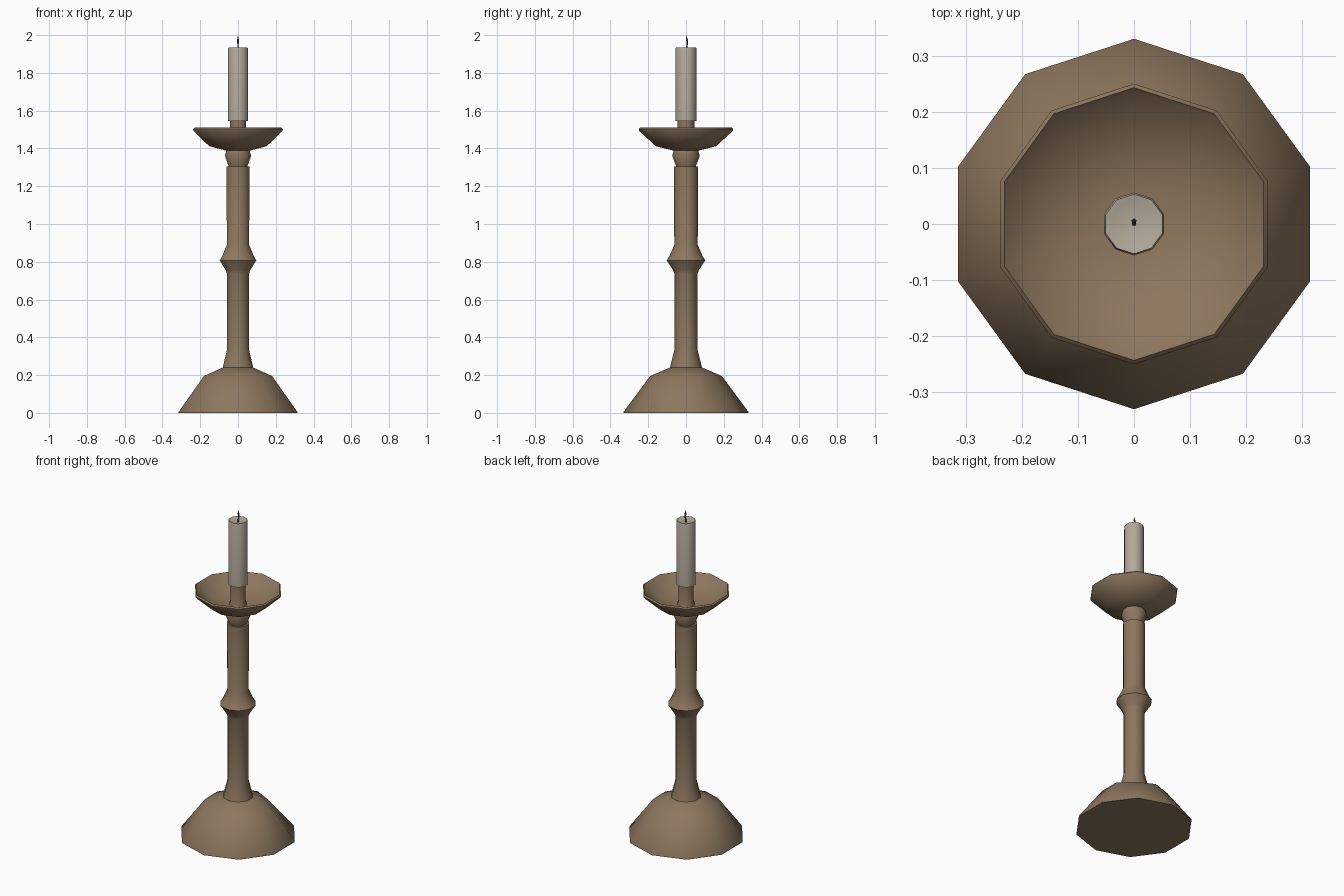
import bpy, bmesh, math
from mathutils import Vector

if "Cube" in bpy.data.objects:
    bpy.data.objects.remove(bpy.data.objects["Cube"])

SIDES = 10


def material(name, rgb):
    m = bpy.data.materials.new(name)
    m.diffuse_color = (*rgb, 1)
    m.use_nodes = True
    m.node_tree.nodes["Principled BSDF"].inputs["Base Color"].default_value = m.diffuse_color
    return m


BRONZE = material("aged_bronze", (0.27, 0.185, 0.112))
WAX = material("pale_wax", (0.45, 0.40, 0.32))
CHAR = material("dark_wick", (0.05, 0.045, 0.04))


def lathe(name, profile, mat, sides=SIDES, angle=40, bend=None):
    """Turn (radius, height) points into a faceted solid with a corner on +y."""
    bm = bmesh.new()
    rings = []
    for r, z in profile:
        dx, dy = bend(z) if bend else (0, 0)
        if r == 0:
            rings.append([bm.verts.new((dx, dy, z))])
            continue
        rings.append([bm.verts.new((r * math.cos(math.pi / 2 + math.tau * i / sides) + dx,
                                    r * math.sin(math.pi / 2 + math.tau * i / sides) + dy, z))
                      for i in range(sides)])
    for a, b in zip(rings, rings[1:]):
        for i in range(sides):
            j = (i + 1) % sides
            if len(a) == 1:
                bm.faces.new((a[0], b[j], b[i]))
            elif len(b) == 1:
                bm.faces.new((a[i], a[j], b[0]))
            else:
                bm.faces.new((a[i], a[j], b[j], b[i]))
    bmesh.ops.recalc_face_normals(bm, faces=bm.faces)
    mesh = bpy.data.meshes.new(name)
    bm.to_mesh(mesh)
    bm.free()
    mesh.materials.append(mat)
    ob = bpy.data.objects.new(name, mesh)
    bpy.context.collection.objects.link(ob)
    bpy.ops.object.select_all(action='DESELECT')
    ob.select_set(True)
    bpy.context.view_layer.objects.active = ob
    bpy.ops.object.shade_smooth_by_angle(angle=math.radians(angle))
    return ob


# Flared foot with a sloping shoulder
foot = lathe("foot", [(0, 0), (0.33, 0), (0.33, 0.006), (0.19, 0.195),
                      (0.085, 0.24), (0, 0.24)], BRONZE)
# Small dent in the back right of the shoulder
dent = Vector((math.cos(math.radians(54)), math.sin(math.radians(54)))) * 0.19
for v in foot.data.vertices:
    if (v.co.xy - dent).length < 0.01:
        v.co.x *= 0.9
        v.co.y *= 0.9

# Stem with a ring around its middle
lathe("stem", [(0, 0.235), (0.085, 0.24), (0.06, 0.34), (0.06, 0.735),
               (0.068, 0.755), (0.102, 0.808), (0.088, 0.83), (0.062, 0.89),
               (0.064, 1.304), (0, 1.304)], BRONZE)

# Collar beneath the dish
lathe("collar", [(0, 1.295), (0.05, 1.30), (0.073, 1.36), (0.064, 1.392), (0, 1.395)], BRONZE)

# Drip dish with a hollow top
lathe("drip_dish", [(0, 1.387), (0.06, 1.387), (0.16, 1.412), (0.248, 1.493),
                    (0.25, 1.502), (0.243, 1.51), (0.237, 1.503), (0.155, 1.437),
                    (0.055, 1.42), (0, 1.42)], BRONZE)

# Candle socket
lathe("candle_socket", [(0, 1.41), (0.052, 1.415), (0.044, 1.44), (0.044, 1.55), (0, 1.55)], BRONZE)

# Candle with a shallow melted top
lathe("candle", [(0, 1.545), (0.056, 1.545), (0.056, 1.925), (0.053, 1.935),
                 (0.042, 1.933), (0, 1.92)], WAX)

# Thin, slightly bent wick
lathe("wick", [(0, 1.915), (0.004, 1.915), (0.004, 1.95), (0.005, 1.975), (0, 2.0)],
      CHAR, sides=5, bend=lambda z: (0, 0.006 * math.sin((z - 1.915) * 36)))
